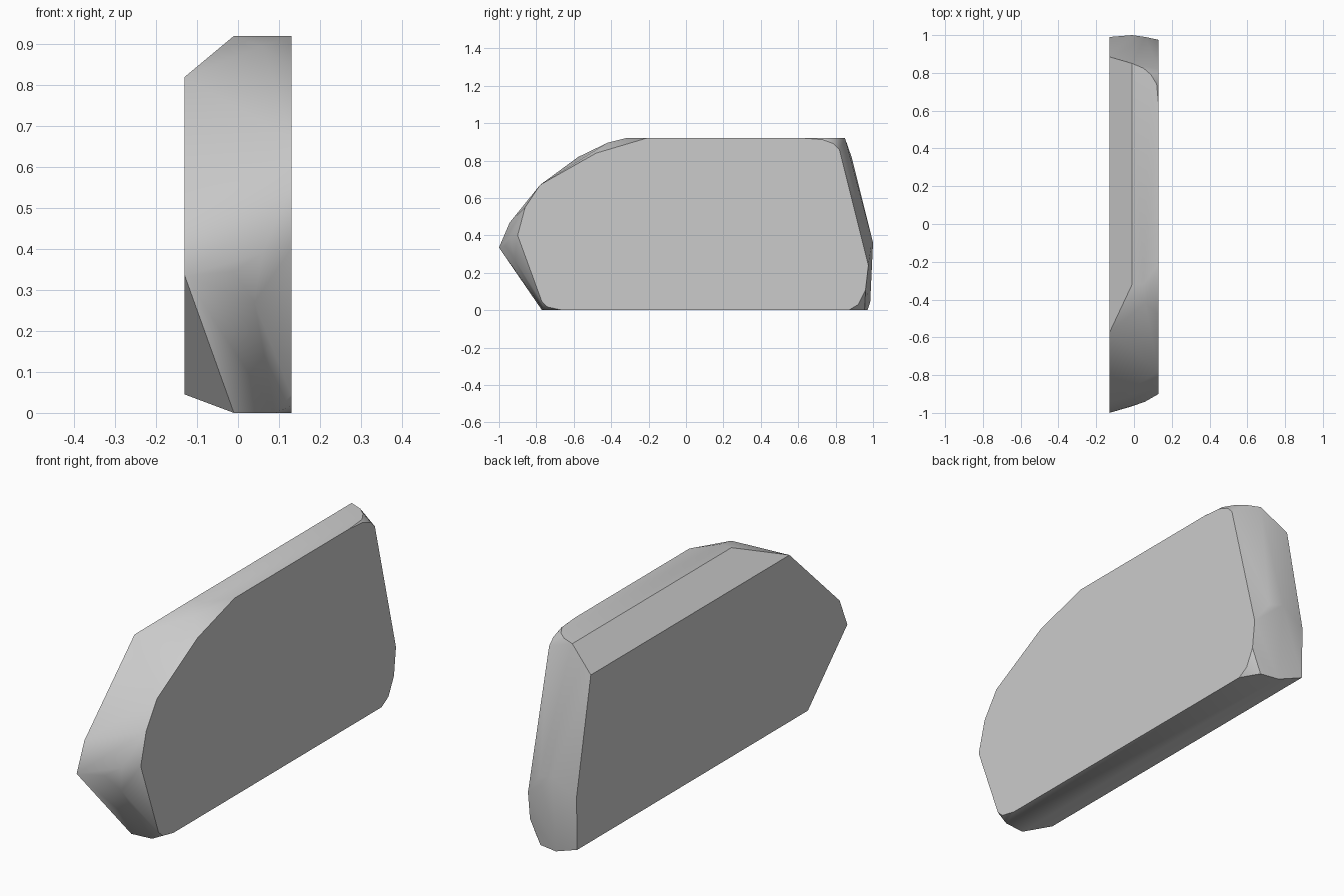
import bpy, bmesh, math

if "Cube" in bpy.data.objects:
    bpy.data.objects.remove(bpy.data.objects["Cube"])

HALF = 0.13   # half thickness
RIDGE = -0.01  # x of the ridge where the left chamfers begin

# outline of the left face (y, z)
left = [(-0.575, 0.82), (-0.943, 0.468), (-1.0, 0.335), (-0.71, 0.045),
        (0.985, 0.045), (0.99, 0.29), (0.885, 0.82)]

# outline along the ridge (y, z)
ridge = [(-0.32, 0.92), (-0.965, 0.345), (-0.77, 0.0),
         (0.97, 0.0), (1.0, 0.36), (0.85, 0.92)]

# outline of the right face (y, z)
right = [(-0.21, 0.92), (-0.48, 0.84), (-0.78, 0.67), (-0.86, 0.55),
         (-0.90, 0.40), (-0.77, 0.045), (-0.74, 0.017), (-0.66, 0.0),
         (0.87, 0.0), (0.92, 0.03), (0.96, 0.11), (0.975, 0.24),
         (0.82, 0.86), (0.79, 0.89), (0.73, 0.912), (0.63, 0.92)]

# rounded corners and facets between the ridge and the right face (x, y, z)
corners = [(0.05, -0.32, 0.92), (0.06, -0.42, 0.895), (0.06, -0.94, 0.39),
           (0.04, -0.915, 0.27), (0.09, -0.76, 0.0),
           (0.05, 0.825, 0.92), (0.09, 0.79, 0.92), (0.12, 0.74, 0.92),
           (0.08, 0.955, 0.0), (0.06, 0.99, 0.34)]

points = [(-HALF, y, z) for y, z in left]
points += [(RIDGE, y, z) for y, z in ridge]
points += [(HALF, y, z) for y, z in right]
points += corners

# faceted slab: convex skin around the three outlines
bm = bmesh.new()
for p in points:
    bm.verts.new(p)
res = bmesh.ops.convex_hull(bm, input=bm.verts[:])
loose = [v for v in bm.verts if not v.link_faces]
bmesh.ops.delete(bm, geom=loose, context='VERTS')
bmesh.ops.dissolve_limit(bm, angle_limit=math.radians(0.5),
                         verts=bm.verts[:], edges=bm.edges[:])
bmesh.ops.recalc_face_normals(bm, faces=bm.faces[:])
mesh = bpy.data.meshes.new("faceted_slab")
bm.to_mesh(mesh)
bm.free()
slab = bpy.data.objects.new("faceted_slab", mesh)
bpy.context.collection.objects.link(slab)

# soft blending over shallow facets, crisp main edges
bpy.context.view_layer.objects.active = slab
slab.select_set(True)
bpy.ops.object.shade_smooth_by_angle(angle=math.radians(30))
